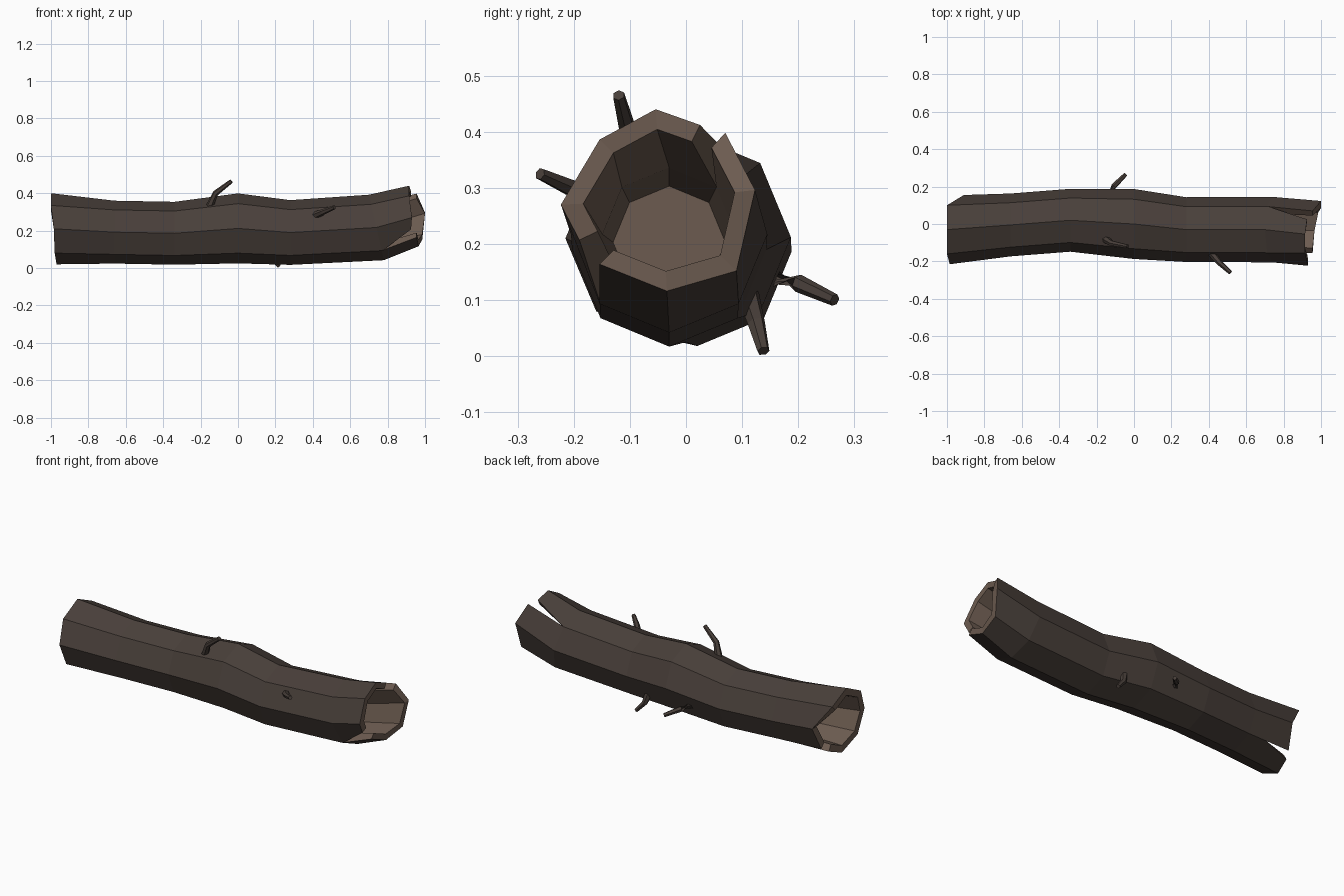
import bpy, bmesh, math
from mathutils import Vector as V

if "Cube" in bpy.data.objects:
    bpy.data.objects.remove(bpy.data.objects["Cube"])


def material(name, col):
    m = bpy.data.materials.new(name)
    m.diffuse_color = (*col, 1)
    m.use_nodes = True
    m.node_tree.nodes["Principled BSDF"].inputs["Base Color"].default_value = m.diffuse_color
    return m


bark = material("bark", (0.066, 0.050, 0.042))
wood = material("inner_wood", (0.150, 0.105, 0.080))


def finish(bm, name, mats):
    bmesh.ops.recalc_face_normals(bm, faces=bm.faces)
    me = bpy.data.meshes.new(name)
    bm.to_mesh(me)
    bm.free()
    for m in mats:
        me.materials.append(m)
    ob = bpy.data.objects.new(name, me)
    bpy.context.collection.objects.link(ob)
    return ob


def octagon(x, y, z, r, tilt=0.0):
    pts = []
    for i in range(8):
        a = i * math.pi / 4
        pts.append(V((x - tilt * math.sin(a), y + r * math.cos(a), z + r * math.sin(a))))
    return pts


def shrink(pts, s, c=None):
    c = c or sum(pts, V()) / len(pts)
    return [V((p.x, c.y + (p.y - c.y) * s, c.z + (p.z - c.z) * s)) for p in pts]


# Log body: crooked octagonal rings (x, y, z, radius, tilt)
rings = [octagon(*r) for r in [
    (-0.66, -0.005, 0.192, 0.168, 0), (-0.34, 0.02, 0.186, 0.168, 0),
    (0.0, 0.0, 0.212, 0.187, 0), (0.28, -0.03, 0.19, 0.173, 0),
    (0.74, -0.03, 0.217, 0.175, 0.04)]]

# Broken ends: rim points, and splits as (tip index, side, split corner, depth)
left_rim = [V(p) for p in [
    (-0.91, 0.155, 0.21), (-1, 0.10, 0.34), (-1, -0.03, 0.40), (-1, -0.16, 0.335),
    (-0.985, -0.215, 0.21), (-0.98, -0.16, 0.08), (-0.97, -0.03, 0.02), (-0.93, 0.10, 0.08)]]
right_rim = [V(p) for p in [
    (1.0, 0.123, 0.296), (0.955, 0.07, 0.398), (0.915, -0.054, 0.44), (0.915, -0.154, 0.386),
    (0.93, -0.223, 0.27), (0.955, -0.154, 0.164), (0.965, -0.034, 0.116), (0.985, 0.09, 0.152)]]
left_splits = [(7, -1, V((-0.95, 0.06, 0.055)), 0.45)]
right_splits = [(1, 1, V((0.925, 0.025, 0.412)), 0.03),
                (5, -1, V((0.925, -0.19, 0.207)), 0.06)]

bm = bmesh.new()


def face(vs, mat):
    bm.faces.new(vs).material_index = mat


def band(a, b, mat):
    for i in range(8):
        j = (i + 1) % 8
        face([a[i], a[j], b[j], b[i]], mat)


def verts(pts):
    return [bm.verts.new(p) for p in pts]


def end_shell(base, rim, splits, corners, mat):
    """Join base ring to the split rim; return the open edge loop."""
    tips = verts(rim)
    apex, corner = {}, {}
    for (t, d, _, f), c in zip(splits, corners):
        apex[t] = bm.verts.new(base[t].co.lerp(rim[t], f))
        corner[t, d] = bm.verts.new(c)
    loop = []
    for i in range(8):
        j = (i + 1) % 8
        if (i, 1) in corner:
            edge = [tips[i], apex[i], corner[i, 1]]
            poly = [base[i], base[j], tips[j], corner[i, 1], apex[i]]
        elif (j, -1) in corner:
            edge = [tips[i], corner[j, -1], apex[j]]
            poly = [base[i], base[j], apex[j], corner[j, -1], tips[i]]
        else:
            edge = [tips[i]]
            poly = [base[i], base[j], tips[j], tips[i]]
        # neighbouring face shares the split's apex
        if i in apex and (i, 1) not in corner:
            poly.append(apex[i])
        if j in apex and (j, -1) not in corner:
            poly.insert(2, apex[j])
        face(poly, mat)
        loop += edge
    return loop


def broken_end(base, ring_pts, rim, splits, cap_pts):
    c = sum(rim, V()) / 8
    corners = [s[2] for s in splits]
    outer = end_shell(base, rim, splits, corners, 0)
    inner_base = verts(shrink(ring_pts, 0.68))
    inner = end_shell(inner_base, shrink(rim, 0.78, c), splits, shrink(corners, 0.78, c), 1)
    n = len(outer)
    for i in range(n):
        j = (i + 1) % n
        face([outer[i], outer[j], inner[j], inner[i]], 1)
    # hollow floor
    cap = verts(cap_pts)
    band(inner_base, cap, 1)
    face(cap, 1)


loops = [verts(r) for r in rings]
for a, b in zip(loops, loops[1:]):
    band(a, b, 0)
broken_end(loops[0], rings[0], left_rim, left_splits, octagon(-0.5, 0.005, 0.19, 0.1))
broken_end(loops[-1], rings[-1], right_rim, right_splits, octagon(0.5, -0.03, 0.203, 0.1))
finish(bm, "hollow_log", [bark, wood])


# Twig stubs: bent six-sided tapering tubes
def twig(name, pts, radii):
    pts = [V(p) for p in pts]
    t = bmesh.new()
    prev = None
    for i, (p, r) in enumerate(zip(pts, radii)):
        d = (pts[min(i + 1, 2)] - pts[max(i - 1, 0)]).normalized()
        u = d.cross(V((0.3, 1, 0.2)) if abs(d.y) < 0.75 else V((1, 0, 0))).normalized()
        w = d.cross(u)
        ring = [t.verts.new(p + r * (u * math.cos(k * math.pi / 3) + w * math.sin(k * math.pi / 3)))
                for k in range(6)]
        if prev:
            for k in range(6):
                m = (k + 1) % 6
                t.faces.new([prev[k], prev[m], ring[m], ring[k]])
        else:
            t.faces.new(ring)
        prev = ring
    t.faces.new(prev)
    finish(t, name, [bark])


size = (0.021, 0.016, 0.011)
twig("top_twig", [(-0.155, -0.08, 0.32), (-0.12, -0.103, 0.40), (-0.035, -0.12, 0.465)], size)
twig("front_twig", [(0.41, -0.15, 0.28), (0.455, -0.205, 0.30), (0.515, -0.26, 0.325)], size)
twig("back_twig", [(-0.14, 0.15, 0.14), (-0.11, 0.20, 0.13), (-0.045, 0.265, 0.10)], size)
twig("lower_twig", [(0.16, 0.11, 0.11), (0.175, 0.125, 0.06), (0.22, 0.138, 0.009)], size)
